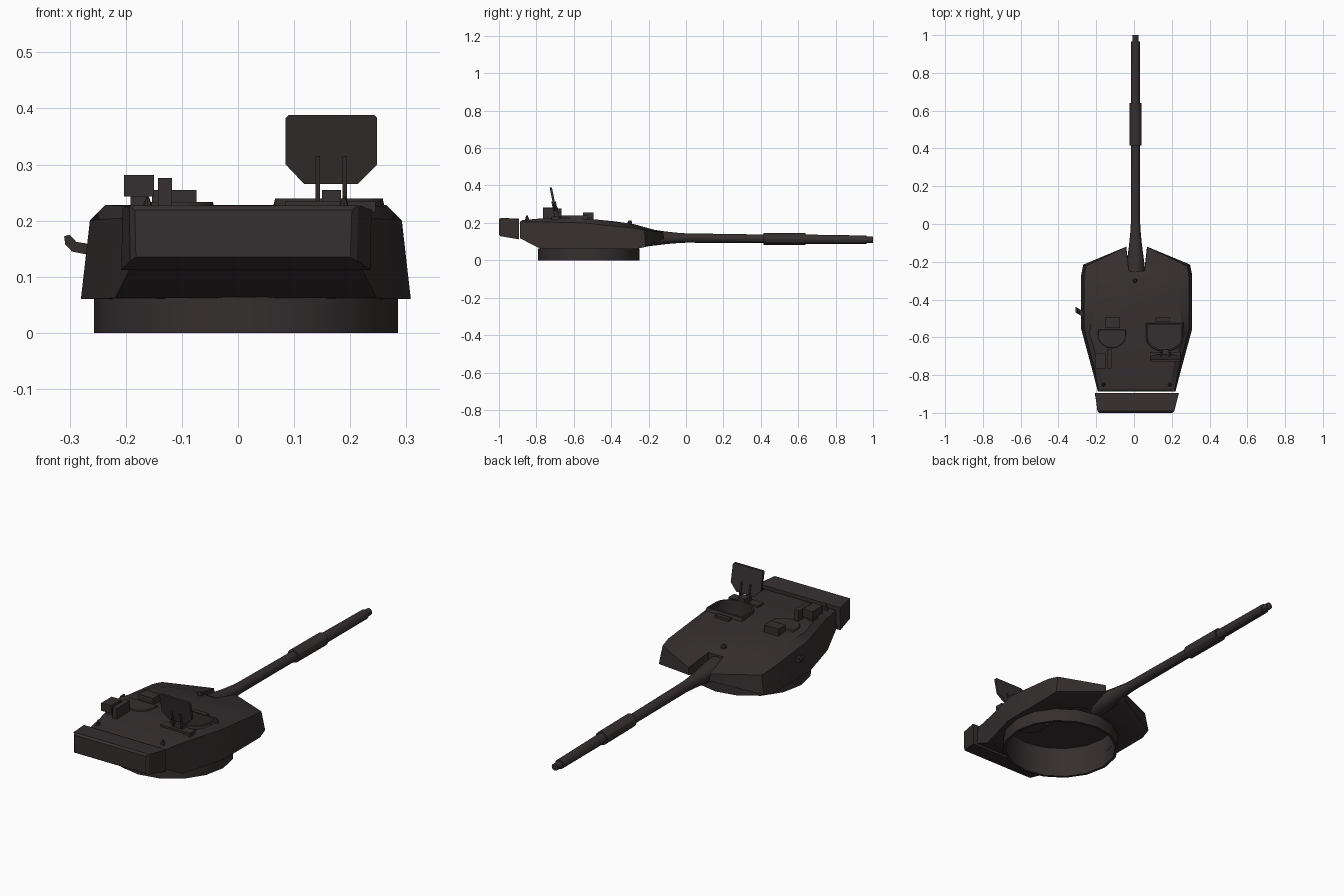
import bpy, bmesh, math
from mathutils import Matrix, Vector

if "Cube" in bpy.data.objects:
    bpy.data.objects.remove(bpy.data.objects["Cube"])

CX = 0.014  # turret centre line
mat = bpy.data.materials.new("dark_brown_paint")
mat.diffuse_color = (0.036, 0.028, 0.029, 1)
mat.use_nodes = True
mat.node_tree.nodes["Principled BSDF"].inputs["Base Color"].default_value = mat.diffuse_color


def finish(name, bm, angle=30):
    bmesh.ops.recalc_face_normals(bm, faces=bm.faces[:])
    me = bpy.data.meshes.new(name)
    bm.to_mesh(me)
    bm.free()
    me.materials.append(mat)
    ob = bpy.data.objects.new(name, me)
    bpy.context.collection.objects.link(ob)
    bpy.ops.object.select_all(action='DESELECT')
    ob.select_set(True)
    bpy.context.view_layer.objects.active = ob
    bpy.ops.object.shade_smooth_by_angle(angle=math.radians(angle))
    return ob


def skin(loops, cap0=True, cap1=True, closed=False):
    """Bridge equal-length point loops into one surface."""
    bm = bmesh.new()
    L = [[bm.verts.new(p) for p in lp] for lp in loops]
    n = len(L[0])
    pairs = list(zip(L, L[1:])) + ([(L[-1], L[0])] if closed else [])
    for a, b in pairs:
        for i in range(n):
            j = (i + 1) % n
            bm.faces.new((a[i], a[j], b[j], b[i]))
    if cap0 and not closed:
        bm.faces.new(L[0][::-1])
    if cap1 and not closed:
        bm.faces.new(L[-1])
    return bm, L


def box(name, x0, x1, y0, y1, z0, z1):
    lp = lambda z: [(x0, y0, z), (x1, y0, z), (x1, y1, z), (x0, y1, z)]
    return finish(name, skin([lp(z0), lp(z1)])[0])


def circle(cx, cy, r, z, n):
    return [(cx + r * math.cos(2 * math.pi * i / n), cy + r * math.sin(2 * math.pi * i / n), z)
            for i in range(n)]


def d_shape(cx, w, yf, ym, yr, z, s=0.0, n=8):
    """Hatch outline: straight at +y, rounded at -y, grown by s."""
    pts = [(cx + w + s, yf + s, z), (cx - w - s, yf + s, z)]
    for i in range(n + 1):
        a = math.pi + math.pi * i / n
        pts.append((cx + (w + s) * math.cos(a), ym + (ym - yr + s) * math.sin(a), z))
    return pts


def cut(ob, cutter):
    m = ob.modifiers.new("cut", 'BOOLEAN')
    m.operation = 'DIFFERENCE'
    m.solver = 'EXACT'
    m.object = cutter
    cutter.hide_render = True
    bpy.ops.object.select_all(action='DESELECT')
    ob.select_set(True)
    bpy.context.view_layer.objects.active = ob
    bpy.ops.object.modifier_apply(modifier=m.name)
    bpy.data.objects.remove(cutter)


# Turret shell: half outlines from rear to barrel notch, mirrored
lower = [(.205, -.888, .118), (.233, -.78, .062), (.294, -.555, .06), (.294, -.27, .06),
         (.283, -.215, .072), (.055, -.12, .115), (.04, -.25, .09)]
upper = [(.20, -.888, .205), (.22, -.78, .205), (.278, -.555, .2), (.278, -.28, .172),
         (.268, -.222, .162), (.058, -.122, .15), (.04, -.25, .18)]
roof = [(.175, -.875, .215), (.195, -.76, .225), (.25, -.58, .228), (.215, -.38, .208),
        (.17, -.31, .198), (.07, -.275, .192), (.035, -.28, .193)]
both = lambda h: [(CX + x, y, z) for x, y, z in h] + [(CX - x, y, z) for x, y, z in h[::-1]]
bm, L = skin([both(lower), both(upper), both(roof)], True, False)
top = L[-1]
for i in range(6):
    bm.faces.new((top[i], top[i + 1], top[12 - i], top[13 - i]))
bmesh.ops.triangulate(bm, faces=bm.faces[:])
turret = finish("turret_shell", bm)

# Hollow underside and the open hatch
cut(turret, finish("cavity_cutter", skin([circle(CX, -.52, .258, -.1, 16),
                                          circle(CX, -.52, .258, .15, 16)])[0]))
hatch = (.162, .088, -.535, -.6, -.665)
cut(turret, finish("hatch_cutter", skin([d_shape(*hatch, -.1, .002), d_shape(*hatch, .3, .002)])[0]))
bpy.context.view_layer.objects.active = turret
bpy.ops.object.shade_smooth_by_angle(angle=math.radians(30))

# Turret ring
finish("turret_ring", skin([circle(CX, -.52, .271, 0, 16), circle(CX, -.52, .271, .064, 16),
                            circle(CX, -.52, .258, .064, 16), circle(CX, -.52, .258, 0, 16)],
                           closed=True)[0])

# Hatch frame with the tub below it
finish("hatch_tub", skin([d_shape(*hatch, .218, .013), d_shape(*hatch, .239, .008),
                          d_shape(*hatch, .239), d_shape(*hatch, .11)], False, True)[0])

# Gun barrel, turned about a slightly drooping axis
profile = [(-.27, .052), (-.2, .046), (-.11, .034), (-.05, .028), (.0, .025), (.415, .023), (.415, .032),
           (.64, .032), (.64, .025), (.965, .023), (.965, .017), (1.0, .017)]
N = 12
rings = [[(.008 + r * math.cos(2 * math.pi * i / N), y, .119 - .01 * y + r * math.sin(2 * math.pi * i / N))
          for i in range(N)] for y, r in profile]
finish("gun_barrel", skin(rings)[0])

# Rear stowage bin
finish("rear_bin", skin([
    [(-.208, -.894, .112), (.236, -.894, .112), (.238, -.894, .22), (-.206, -.894, .222)],
    [(-.192, -.99, .128), (.212, -.99, .128), (.214, -.99, .227), (-.194, -.99, .227)],
    [(-.182, -1.0, .135), (.2, -1.0, .135), (.203, -1.0, .219), (-.184, -1.0, .219)]])[0])

# Raised open hatch lid with hinge arms
lid = [(.118, .265), (.213, .265), (.248, .3), (.248, .383), (.243, .388), (.09, .388), (.085, .383), (.085, .3)]
lean = lambda z: -.692 - (z - .265) * .2
finish("hatch_lid", skin([[(x, lean(z) - d, z) for x, z in lid] for d in (0, .012)])[0])
for x in (.142, .19):
    finish("lid_arm", skin([[(x + a, lean(z) + b, z) for a, b in
                             ((-.004, -.018), (.004, -.018), (.004, .006), (-.004, .006))]
                            for z in (.222, .315)])[0])
box("lid_hinge", .15, .184, -.705, -.665, .22, .255)
box("hinge_plate", .085, .245, -.72, -.677, .215, .235)

# Closed hatch and periscopes
left = (-.117, .072, -.56, -.59, -.655)
finish("closed_hatch", skin([d_shape(*left, .215, .006), d_shape(*left, .233)], False)[0])
box("left_periscope", -.153, -.074, -.55, -.495, .215, .255)
box("right_periscope", .115, .19, -.515, -.495, .21, .232)

# Sight box on its post
box("sight_post", -.192, -.16, -.745, -.7, .21, .247)
box("sight_box", -.203, -.15, -.765, -.685, .243, .281)
box("sight_bracket", -.143, -.118, -.765, -.665, .215, .276)

# Roof knob and antenna bases
finish("roof_knob", skin([circle(.006, -.3, .012, .185, 8), circle(.006, -.3, .012, .205, 8),
                          circle(.006, -.3, .006, .214, 8)])[0])
for x in (CX - .175, CX + .175):
    finish("antenna_base", skin([circle(x, -.85, .011, .208, 8), circle(x, -.85, .009, .225, 8),
                                 circle(x, -.85, .002, .243, 8)])[0])

# Side lamp on a bracket
side = [(-.31, .172), (-.3, .175), (-.288, .162), (-.262, .158), (-.262, .138), (-.296, .145), (-.308, .158)]
finish("side_lamp", skin([[(x, y + (x + .27) * -.6, z) for x, z in side] for y in (-.492, -.462)])[0])
